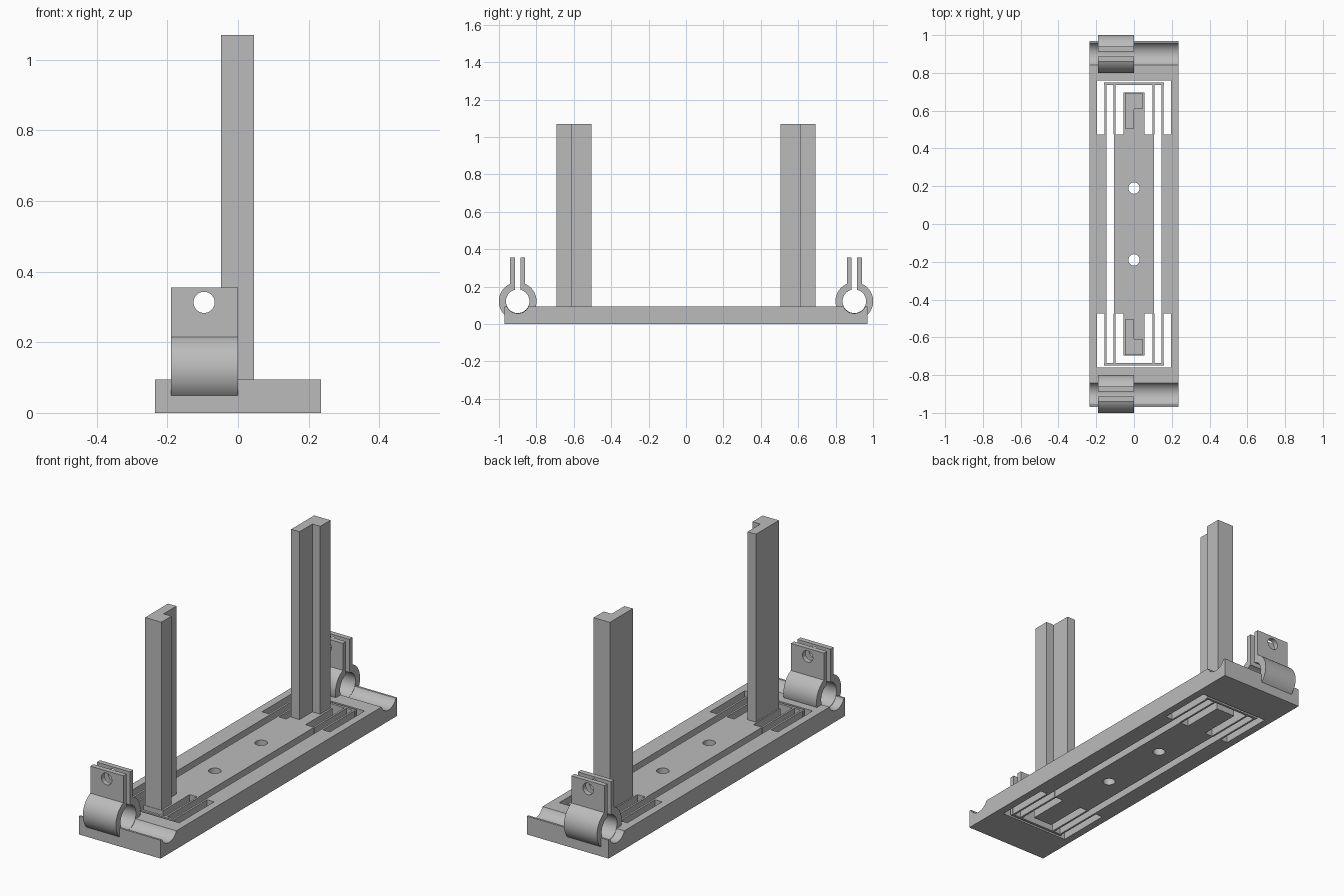
import bpy, bmesh
from math import sin, cos, asin, acos, pi
from mathutils import Vector

cube = bpy.data.objects.get("Cube")
if cube:
    bpy.data.objects.remove(cube, do_unlink=True)

grey = bpy.data.materials.new("light grey plastic")
grey.use_nodes = True
GREY = (0.5, 0.5, 0.5, 1)
grey.diffuse_color = GREY
grey.node_tree.nodes["Principled BSDF"].inputs["Base Color"].default_value = GREY

DECK = 0.095               # thickness of the base
ROD_Y, ROD_Z = 0.9, 0.122  # axis of the clamp bore


def extrude(name, points, direction):
    """Close a planar profile and push it along a vector."""
    bm = bmesh.new()
    face = bm.faces.new([bm.verts.new(p) for p in points])
    out = bmesh.ops.extrude_face_region(bm, geom=[face])
    verts = [g for g in out["geom"] if isinstance(g, bmesh.types.BMVert)]
    bmesh.ops.translate(bm, verts=verts, vec=Vector(direction))
    bmesh.ops.recalc_face_normals(bm, faces=bm.faces)
    mesh = bpy.data.meshes.new(name)
    bm.to_mesh(mesh)
    bm.free()
    obj = bpy.data.objects.new(name, mesh)
    mesh.materials.append(grey)
    bpy.context.collection.objects.link(obj)
    return obj


def plan(name, outline, z0=0, z1=DECK):
    return extrude(name, [(x, y, z0) for x, y in outline], (0, 0, z1 - z0))


def rect(x0, x1, y0, y1):
    return [(x0, y0), (x1, y0), (x1, y1), (x0, y1)]


def arc(radius, a0, a1, steps=48):
    angles = [a0 + (a1 - a0) * i / steps for i in range(steps + 1)]
    return [(radius * cos(a), radius * sin(a)) for a in angles]


def circle(radius, cx=0, cy=0):
    return [(cx + u, cy + v) for u, v in arc(radius, 0, 2 * pi)[:-1]]


def activate(obj):
    bpy.ops.object.select_all(action="DESELECT")
    bpy.context.view_layer.objects.active = obj
    obj.select_set(True)


def cut(obj, cutter):
    """Subtract a cutter and throw it away."""
    activate(obj)
    mod = obj.modifiers.new("cut", "BOOLEAN")
    mod.operation, mod.solver, mod.object = "DIFFERENCE", "EXACT", cutter
    bpy.ops.object.modifier_apply(modifier=mod.name)
    bpy.data.objects.remove(cutter, do_unlink=True)


def smooth(obj):
    activate(obj)
    bpy.ops.object.shade_smooth_by_angle(angle=pi / 6)


# Outer frame: window widened at both ends, rod grooves across the ends
frame = plan("base_frame", rect(-0.235, 0.235, -0.97, 0.97))
quarter = [(0.145, 0.475), (0.195, 0.475), (0.195, 0.76)]
window = (quarter + [(-x, y) for x, y in reversed(quarter)]
          + [(-x, -y) for x, y in quarter] + [(x, -y) for x, y in reversed(quarter)])
cut(frame, plan("window_cutter", window, -0.1, 0.2))
for s in (-1, 1):
    ring = [(-0.3, s * ROD_Y + u, ROD_Z + v) for u, v in circle(0.065)]
    cut(frame, extrude("groove_cutter", ring, (0.6, 0, 0)))
smooth(frame)

# Floating centre plate with a tongue at each end and two screw holes
step = [(0.105, 0.475), (0.055, 0.475), (0.055, 0.695)]
outline = (step + [(-x, y) for x, y in reversed(step)]
           + [(-x, -y) for x, y in step] + [(x, -y) for x, y in reversed(step)])
plate = plan("centre_plate", outline)
for s in (-1, 1):
    cut(plate, plan("screw_cutter", circle(0.03, 0, s * 0.19), -0.1, 0.2))
smooth(plate)

for s, end in ((-1, "front"), (1, "back")):
    # Folded spring strips joining plate and frame
    plan(end + "_spring_bar", rect(-0.158, 0.158, s * 0.735, s * 0.748))
    for side, label in ((-1, "right"), (1, "left")):
        for x, kind in ((0.15, "outer"), (0.103, "inner")):
            plan(f"{end}_{label}_{kind}_spring",
                 rect(side * x - 0.005, side * x + 0.005, s * 0.475, s * 0.735))

    # Upright post with an L-shaped section
    section = [(-0.048, 0.505), (0, 0.505), (0, 0.61),
               (0.045, 0.61), (0.045, 0.693), (-0.048, 0.693)]
    plan(end + "_post", [(x, s * y) for x, y in section], DECK, 1.07)

    # Split ring clamp with two ears
    outer, bore, ear, gap, top = 0.101, 0.063, 0.04, 0.014, 0.233
    a, b = acos(ear / outer), acos(gap / bore)
    profile = (arc(outer, pi - a, 2 * pi + a) + [(ear, top), (gap, top)]
               + arc(bore, 2 * pi + b, pi - b) + [(-gap, top), (-ear, top)])
    clamp = extrude(end + "_clamp",
                    [(-0.19, s * ROD_Y + u, ROD_Z + v) for u, v in profile], (0.19, 0, 0))
    bolt = [(x, s * ROD_Y - 0.1, z) for x, z in circle(0.03, -0.096, 0.313)]
    cut(clamp, extrude("bolt_cutter", bolt, (0, 0.2, 0)))
    smooth(clamp)
